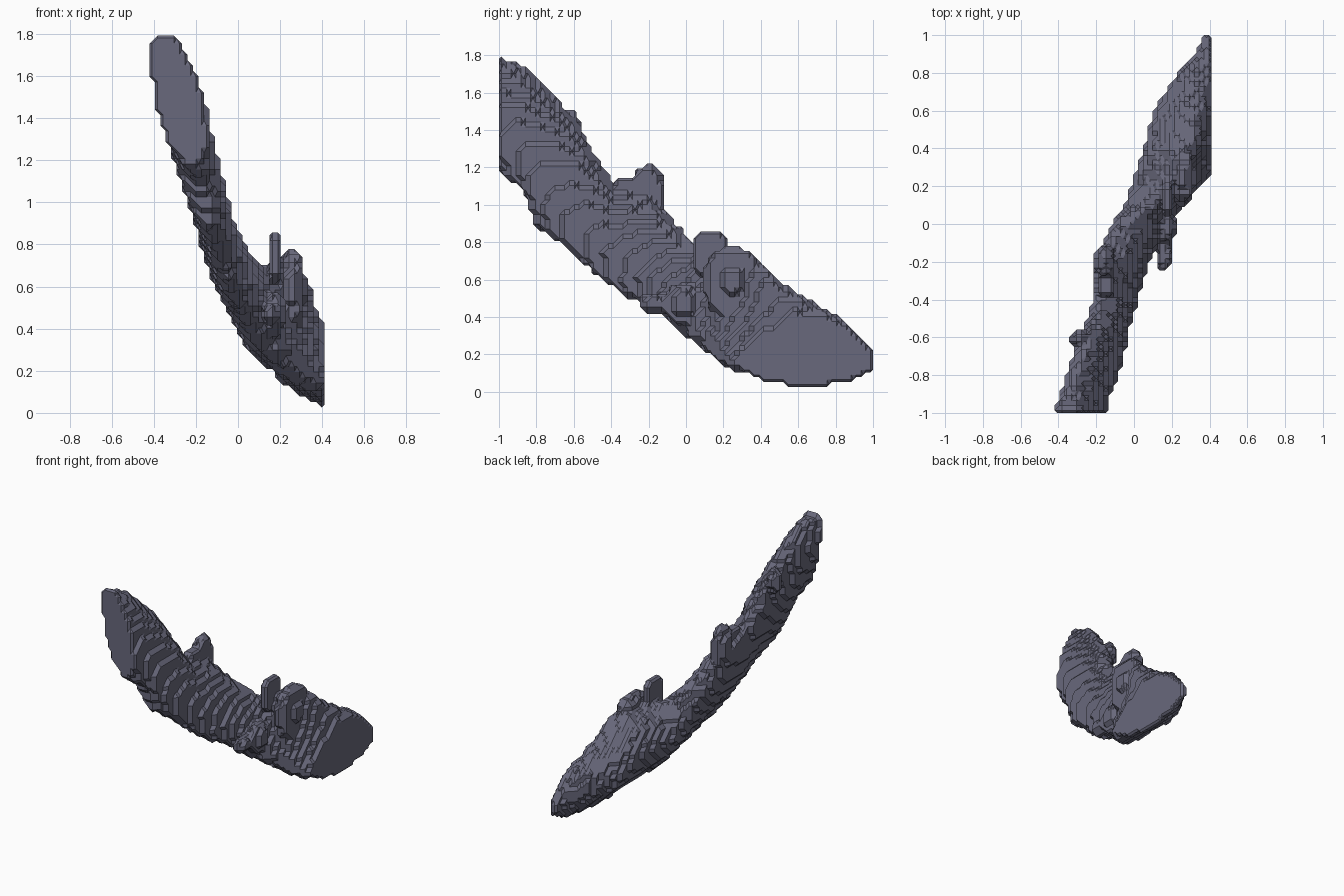
import bpy
import bmesh
from itertools import product
from mathutils import Vector, noise

cube = bpy.data.objects.get("Cube")
if cube:
    bpy.data.objects.remove(cube)

STEP = 2 / 77          # voxel size
CUT_X = 0.41           # flat cut on the left side
ORIGIN = Vector((CUT_X - 31.5 * STEP, -1 + STEP / 2, STEP / 2))
COUNT = (32, 77, 70)

# Tube sections along y: y, bottom z, top z, centre x, half width, lean, bow
SECTIONS = [
    (-1.0, 1.18, 1.81, -.285, .115, -.22, 0),
    (-.88, 1.08, 1.74, -.25, .11, -.22, 0),
    (-.8, .88, 1.69, -.22, .105, -.22, 0),
    (-.6, .73, 1.46, -.155, .09, -.22, 0),
    (-.4, .56, 1.13, -.10, .09, -.25, 0),
    (-.2, .45, 1.05, -.06, .105, -.3, 0),
    (0, .30, .84, .03, .11, -.35, 0),
    (.1, .22, .71, .09, .13, -.3, .05),
    (.2, .14, .70, .145, .15, -.2, .11),
    (.4, .06, .68, .22, .16, -.3, .14),
    (.6, -.01, .52, .29, .165, -.45, .13),
    (.8, .03, .41, .36, .12, -.3, .02),
    (.9, .06, .32, .41, .08, -.1, 0),
    (1.0, .11, .22, .43, .06, 0, 0),
]

# Side growths: centre, radii
GROWTHS = [
    ((-.29, -.61, 1.42), (.05, .04, .09)),
    ((-.15, -.32, 1.05), (.05, .07, .1)),
    ((-.155, -.2, 1.05), (.05, .08, .16)),
    ((.18, .13, .74), (.035, .1, .12)),
    ((.26, .25, .59), (.06, .15, .18)),
    ((.17, -.02, .47), (.05, .09, .1)),
    ((.16, -.16, .47), (.035, .09, .05)),
]


def section_at(y):
    for a, b in zip(SECTIONS, SECTIONS[1:]):
        if y <= b[0]:
            t = (y - a[0]) / (b[0] - a[0])
            return [p + (q - p) * t for p, q in zip(a, b)][1:]
    return SECTIONS[-1][1:]


def in_growth(p):
    return any(sum(abs((p[n] - c[n]) / r[n]) ** 3 for n in range(3)) < 1
               for c, r in GROWTHS)


def in_tube(p, section):
    low, high, centre, width, lean, bow = section
    dz = p.z - (low + high) / 2
    v = abs(2 * dz / (high - low))
    u = abs((p.x - centre - lean * dz - bow * v * v) / width)
    if u > 1.3 or v > 1.3:
        return False
    rough = 0.13 * noise.noise(p * 14)
    return u ** 2.1 + v ** 2.1 < 1 + rough


# Fill the voxels
filled = set()
for j in range(COUNT[1]):
    section = section_at(ORIGIN.y + j * STEP)
    for i, k in product(range(COUNT[0]), range(COUNT[2])):
        p = ORIGIN + Vector((i, j, k)) * STEP
        if in_tube(p, section) or in_growth(p):
            filled.add((i, j, k))


def add(a, b):
    return tuple(m + n for m, n in zip(a, b))


def cell_faces():
    """Corner rings of the six sides of one cell."""
    for axis, side in product(range(3), range(2)):
        ring = []
        for a, b in ((0, 0), (1, 0), (1, 1), (0, 1)):
            corner = [a, b]
            corner.insert(axis, side)
            ring.append(tuple(corner))
        yield ring


RINGS = list(cell_faces())
CORNERS = list(product((0, 1), repeat=3))


def cell_loops(cell):
    """Closed outlines separating filled from empty corners in a cell."""
    links = {}

    def link(a, b):
        links.setdefault(a, []).append(b)
        links.setdefault(b, []).append(a)

    for ring in RINGS:
        pts = [add(cell, c) for c in ring]
        solid = [p in filled for p in pts]
        mids = [add(pts[n], pts[(n + 1) % 4]) for n in range(4)]
        cross = [n for n in range(4) if solid[n] != solid[(n + 1) % 4]]
        if len(cross) == 2:
            link(mids[cross[0]], mids[cross[1]])
        elif len(cross) == 4:
            for n in range(4):
                if solid[n]:
                    link(mids[n - 1], mids[n])
    while links:
        start = next(iter(links))
        loop, current = [], start
        while current in links:
            loop.append(current)
            ends = links.pop(current)
            current = ends[0] if ends[0] in links else ends[1]
        yield loop


# Skin the voxels with chamfered steps
bm = bmesh.new()
verts = {}
cells = {tuple(m - n for m, n in zip(v, c)) for v in filled for c in CORNERS}
for cell in sorted(cells):
    if all(add(cell, c) in filled for c in CORNERS):
        continue
    for loop in cell_loops(cell):
        for key in loop:
            if key not in verts:
                verts[key] = bm.verts.new(ORIGIN + Vector(key) * STEP / 2)
        if len(loop) > 2:
            face = [verts[key] for key in loop]
            if not bm.faces.get(face):
                bm.faces.new(face)
bmesh.ops.triangulate(bm, faces=[f for f in bm.faces if len(f.verts) > 4])
bmesh.ops.recalc_face_normals(bm, faces=bm.faces)

mesh = bpy.data.meshes.new("stepped_tube")
bm.to_mesh(mesh)
bm.free()
tube = bpy.data.objects.new("stepped_tube", mesh)
bpy.context.collection.objects.link(tube)

# Slate grey material
slate = bpy.data.materials.new("slate_grey")
slate.use_nodes = True
colour = (0.14, 0.14, 0.2, 1)
slate.diffuse_color = colour
slate.node_tree.nodes["Principled BSDF"].inputs["Base Color"].default_value = colour
mesh.materials.append(slate)
